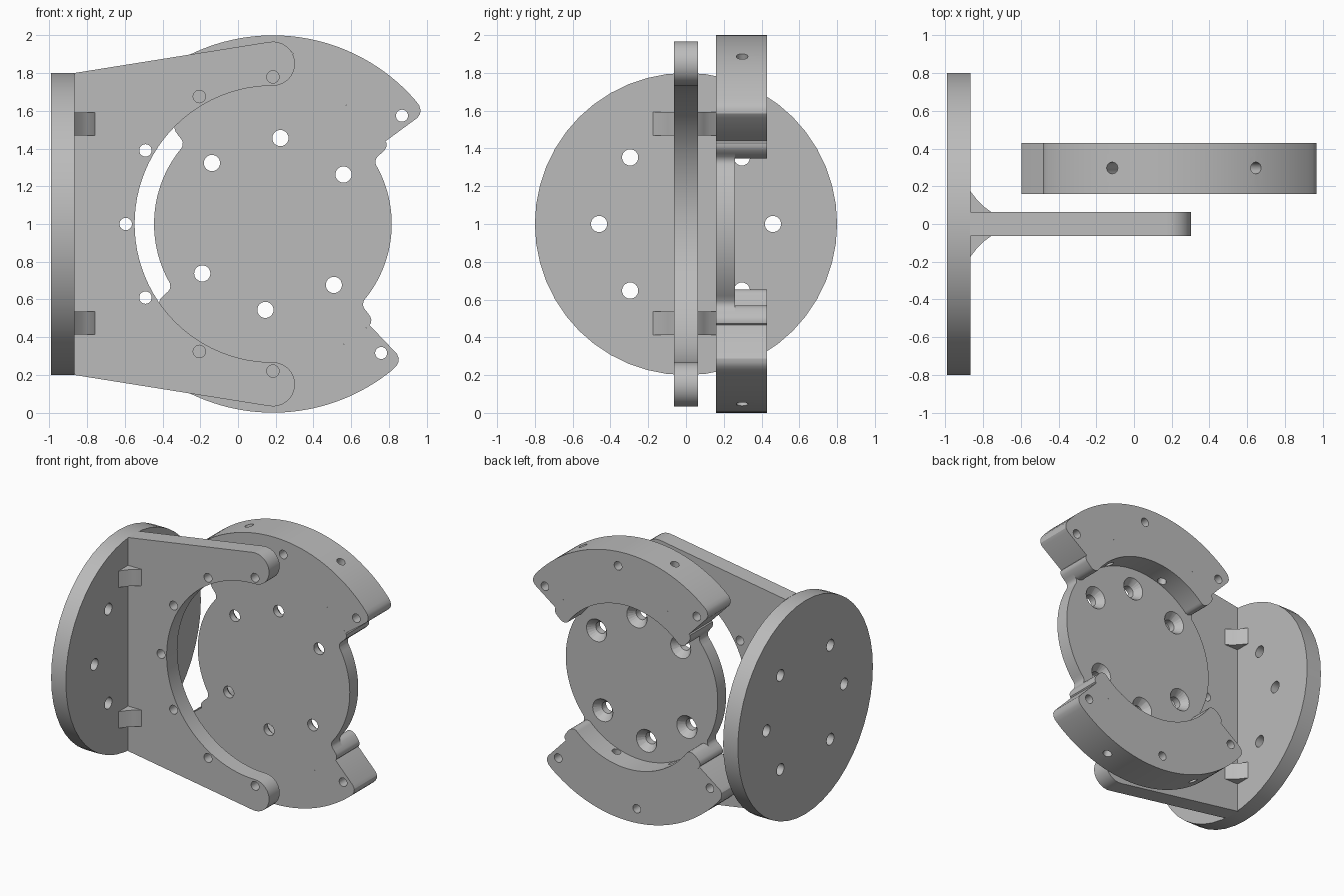
import bpy, bmesh
from math import radians, cos, sin, pi
from mathutils import Matrix, Vector

cube = bpy.data.objects.get("Cube")
if cube:
    bpy.data.objects.remove(cube, do_unlink=True)

CX, CZ = 0.185, 1.0          # axis of the round parts
FRONT, WEB, BACK = 0.16, 0.26, 0.43

grey = bpy.data.materials.new("light grey")
grey.use_nodes = True
grey.diffuse_color = (0.5, 0.5, 0.5, 1)
grey.node_tree.nodes["Principled BSDF"].inputs["Base Color"].default_value = (0.5, 0.5, 0.5, 1)


def polar(r, deg, cx=CX, cz=CZ):
    return (cx + r * cos(radians(deg)), cz + r * sin(radians(deg)))


def arc(r, a, b, n, cx=CX, cz=CZ):
    return [polar(r, a + (b - a) * i / n, cx, cz) for i in range(n + 1)]


def new_object(name, bm):
    bmesh.ops.recalc_face_normals(bm, faces=bm.faces)
    mesh = bpy.data.meshes.new(name)
    bm.to_mesh(mesh)
    bm.free()
    obj = bpy.data.objects.new(name, mesh)
    bpy.context.collection.objects.link(obj)
    return obj


def extrude_profile(name, points, y0, y1):
    """Solid from an outline of (x, z) points, running from y0 to y1."""
    bm = bmesh.new()
    face = bm.faces.new([bm.verts.new((x, y0, z)) for x, z in points])
    made = bmesh.ops.extrude_face_region(bm, geom=[face])["geom"]
    verts = [v for v in made if isinstance(v, bmesh.types.BMVert)]
    bmesh.ops.translate(bm, verts=verts, vec=(0, y1 - y0, 0))
    return new_object(name, bm)


def add_rod(bm, start, end, r0, r1=None, n=24):
    """Cylinder or cone between two points."""
    start, end = Vector(start), Vector(end)
    axis = end - start
    turn = axis.to_track_quat("Z", "Y").to_matrix().to_4x4()
    bmesh.ops.create_cone(bm, cap_ends=True, segments=n, radius1=r0,
                          radius2=r0 if r1 is None else r1, depth=axis.length,
                          matrix=Matrix.Translation((start + end) / 2) @ turn)


def finish(obj, rods=()):
    """Drill each rod out of the part, then colour and shade it."""
    if rods:
        bm = bmesh.new()
        for rod in rods:
            add_rod(bm, *rod)
        cutter = new_object("cutter", bm)
        cutter.hide_render = True
        mod = obj.modifiers.new("holes", "BOOLEAN")
        mod.operation, mod.solver, mod.object = "DIFFERENCE", "EXACT", cutter
        mod.use_self = True
        graph = bpy.context.evaluated_depsgraph_get()
        mesh = bpy.data.meshes.new_from_object(obj.evaluated_get(graph))
        obj.modifiers.clear()
        obj.data = mesh
        bpy.data.objects.remove(cutter, do_unlink=True)
    obj.data.materials.clear()
    obj.data.materials.append(grey)
    bpy.ops.object.select_all(action="DESELECT")
    obj.select_set(True)
    bpy.context.view_layer.objects.active = obj
    bpy.ops.object.shade_smooth_by_angle(angle=radians(30))


def axial(r, deg, y0, y1, radius):
    x, z = polar(r, deg)
    return ((x, y0, z), (x, y1, z), radius)


# Mounting flange with six bolt holes
BOLTS = (0, 50, 130, 180, 230, 310)
bm = bmesh.new()
add_rod(bm, (-0.99, 0, 1), (-0.868, 0, 1), 0.8, n=48)
holes = []
for a in BOLTS:
    y, z = polar(0.46, a, 0, 1)
    holes.append(((-1.1, y, z), (-0.7, y, z), 0.043))
finish(new_object("mounting_flange", bm), holes)

# Forked bracket plate with rounded tips
upper = [(-0.87, 1.8)] + arc(0.117, 99, -90, 16, CX, 1.85)
lower = [(x, 2 - z) for x, z in reversed(upper)]
outline = upper + arc(0.733, 90, 270, 48)[1:-1] + lower
fork = extrude_profile("fork_plate", outline, -0.063, 0.063)
finish(fork, [axial(0.78, a, -0.2, 0.12, 0.033) for a in range(90, 271, 30)])

# Gusset ribs on both sides of the fork
for height, level in (("upper", 1.53), ("lower", 0.475)):
    for side, s in (("front", -1), ("back", 1)):
        bm = bmesh.new()
        section = [(-0.88, 0.05), (-0.88, 0.18), (-0.868, 0.175), (-0.83, 0.125),
                   (-0.80, 0.095), (-0.76, 0.066), (-0.75, 0.05)]
        face = bm.faces.new([bm.verts.new((x, s * y, level - 0.062)) for x, y in section])
        made = bmesh.ops.extrude_face_region(bm, geom=[face])["geom"]
        bmesh.ops.translate(bm, verts=[v for v in made if isinstance(v, bmesh.types.BMVert)],
                            vec=(0, 0, 0.124))
        finish(new_object(f"{height}_{side}_gusset", bm))

# Rounded lug end as (radius, angle from the middle of the clamp)
LUG_END = [(0.74, 49.5), (0.728, 50.8), (0.71, 51.5), (0.685, 51.9), (0.66, 52.2)]
NECK = [(0.645, 52.8), (0.636, 53.8)]
LUG_INNER = [(0.64, 52), (0.62, 51), (0.61, 49.4)]
CLAMPS = (("upper", 85), ("lower", 265))


def ends(middle, pts, side):
    pts = pts if side > 0 else reversed(pts)
    return [polar(r, middle + side * a) for r, a in pts]


# Round plate with lugs and countersunk bolt holes
outline = []
for _, mid in CLAMPS:
    outline += ends(mid, LUG_END + NECK, -1)
    outline += arc(0.74, mid - 48, mid + 48, 32)
    outline += ends(mid, LUG_END + NECK, 1)
    outline += arc(0.63, mid + 55, mid + 125, 24)
plate = extrude_profile("round_plate", outline, FRONT, WEB)
holes = []
for a in BOLTS:
    x, z = polar(0.457, a + 85)
    holes.append(((x, 0.1, z), (x, 0.3, z), 0.043))
finish(plate, holes)
holes = []
for a in BOLTS:
    x, z = polar(0.457, a + 85)
    holes.append(((x, 0.20, z), (x, 0.27, z), 0.036, 0.092))
finish(plate, holes)

for name, mid in CLAMPS:
    # Radial screw holes run through clamp and rim
    radial = []
    for a in (mid - 22.5, mid + 22.5):
        (x0, z0), (x1, z1) = polar(0.5, a), polar(1.1, a)
        radial.append(((x0, 0.297, z0), (x1, 0.297, z1), 0.031))

    # Inner rim standing on the round plate
    outline = ends(mid, LUG_END + LUG_INNER, -1) + arc(0.74, mid - 48, mid + 48, 32)
    outline += ends(mid, LUG_END + LUG_INNER, 1) + arc(0.61, mid + 48, mid - 48, 32)
    finish(extrude_profile(f"{name}_inner_rim", outline, WEB, BACK), radial)

    # Outer clamp segment with rounded corners
    corner = [(0.74, 48.7), (0.95, 48.7), (0.975, 48.2), (0.99, 47.2), (0.998, 46)]
    outline = ends(mid, corner, 1) + arc(1.0, mid + 44.5, mid - 44.5, 40)
    outline += ends(mid, corner, -1) + arc(0.74, mid - 47.5, mid + 47.5, 32)
    segment = extrude_profile(f"{name}_clamp_segment", outline, FRONT, BACK)
    finish(segment, radial + [axial(0.893, mid + a, 0.1, 0.5, 0.032) for a in (-45, 0, 45)])
